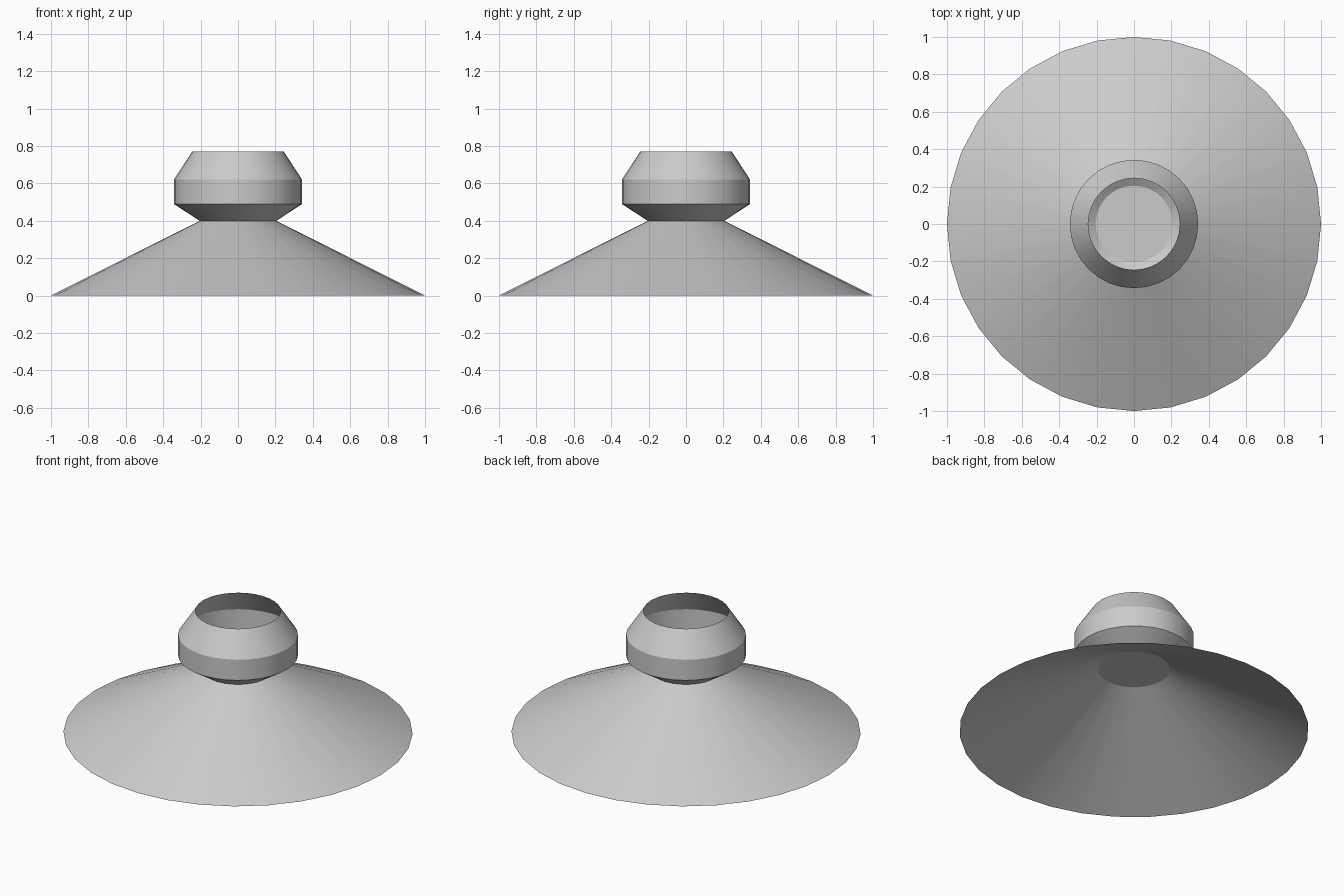
import bpy, bmesh
from math import cos, sin, tau, radians

cube = bpy.data.objects.get("Cube")
if cube:
    bpy.data.objects.remove(cube, do_unlink=True)

SIDES = 32
NECK = (0.205, 0.40)

grey = bpy.data.materials.new("light_grey")
grey.use_nodes = True
colour = (0.6, 0.6, 0.6, 1)
grey.diffuse_color = colour
grey.node_tree.nodes["Principled BSDF"].inputs["Base Color"].default_value = colour


def lathe(name, profile, cap_end=False):
    """Thin shell turned around z from (radius, height) points, bottom to top."""
    bm = bmesh.new()
    rings = [[bm.verts.new((r * cos(tau * i / SIDES), r * sin(tau * i / SIDES), z))
              for i in range(SIDES)] for r, z in profile]
    for low, high in zip(rings, rings[1:]):
        for i in range(SIDES):
            j = (i + 1) % SIDES
            bm.faces.new((low[i], low[j], high[j], high[i]))
    if cap_end:
        bm.faces.new(rings[-1])
    mesh = bpy.data.meshes.new(name)
    bm.to_mesh(mesh)
    bm.free()
    mesh.materials.append(grey)
    obj = bpy.data.objects.new(name, mesh)
    bpy.context.collection.objects.link(obj)
    bpy.ops.object.select_all(action="DESELECT")
    obj.select_set(True)
    bpy.context.view_layer.objects.active = obj
    bpy.ops.object.shade_smooth_by_angle(angle=radians(25))
    return obj


# Wide conical skirt, open below and closed by a disc at the neck
lathe("skirt", [(1.0, 0.0), NECK], cap_end=True)

# Open collar: flared bottom, straight band, tapered lip
lathe("collar", [NECK, (0.343, 0.49), (0.343, 0.62), (0.245, 0.77)])
